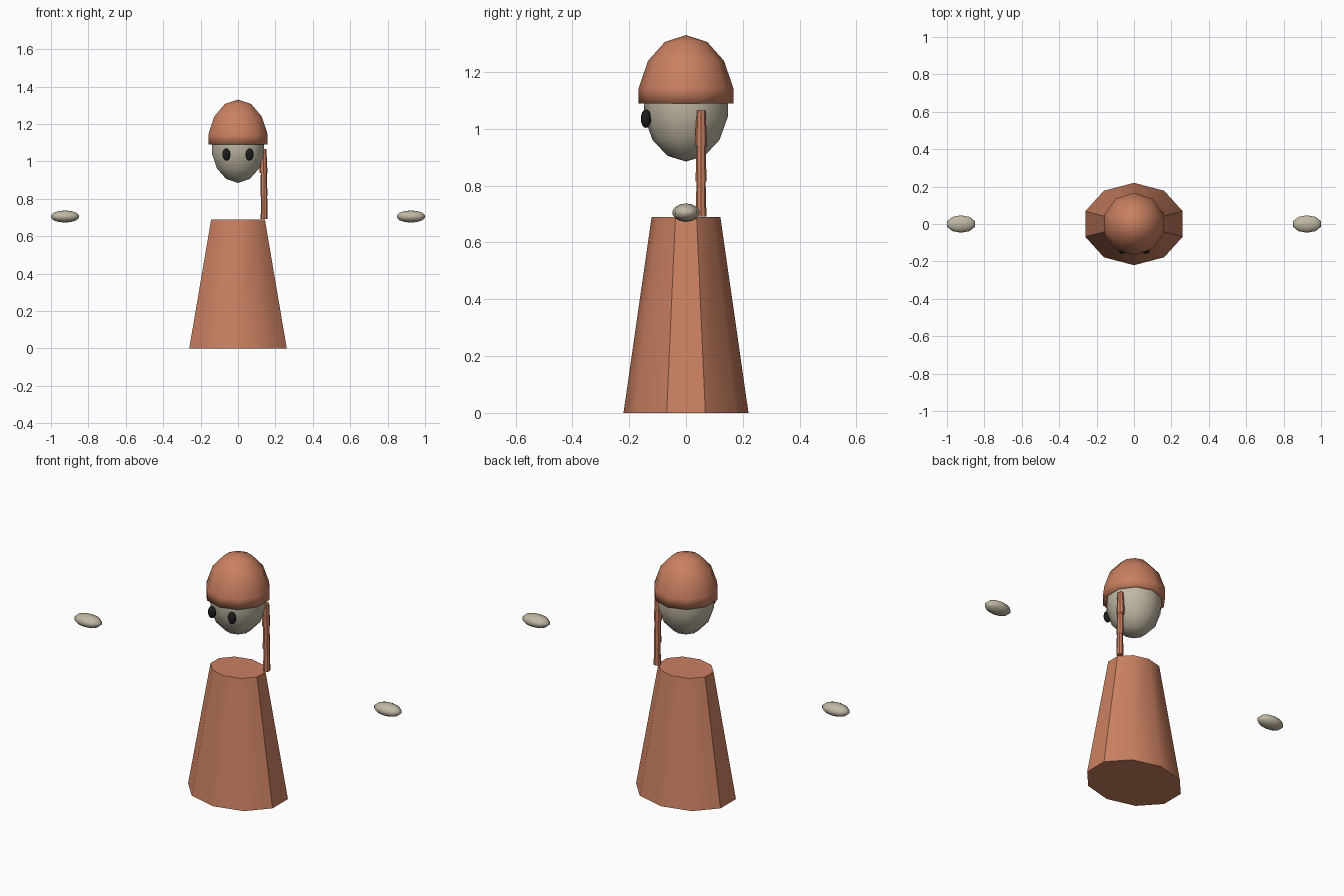
import bpy, bmesh, math

if "Cube" in bpy.data.objects:
    bpy.data.objects.remove(bpy.data.objects["Cube"])


def material(name, rgb):
    m = bpy.data.materials.new(name)
    m.diffuse_color = (*rgb, 1)
    m.use_nodes = True
    m.node_tree.nodes["Principled BSDF"].inputs["Base Color"].default_value = m.diffuse_color
    return m


clay = material("clay orange", (0.59, 0.215, 0.12))
stone = material("pale stone", (0.53, 0.48, 0.37))
black = material("black", (0.012, 0.012, 0.012))


def lathe(name, mat, center, rings, sides=10, angle=35):
    """Stack of elliptical rings (rx, ry, z) from bottom to top, closed at both ends."""
    bm = bmesh.new()
    loops = []
    for rx, ry, z in rings:
        if rx < 1e-5:
            loops.append([bm.verts.new((0, 0, z))])
            continue
        turn = [math.pi / 2 + math.tau * i / sides for i in range(sides)]
        loops.append([bm.verts.new((rx * math.cos(a), ry * math.sin(a), z)) for a in turn])
    for lo, hi in zip(loops, loops[1:]):
        for i in range(sides):
            j = (i + 1) % sides
            quad = [lo[i % len(lo)], lo[j % len(lo)], hi[j % len(hi)], hi[i % len(hi)]]
            bm.faces.new(list(dict.fromkeys(quad)))
    for loop in (loops[0], loops[-1]):
        if len(loop) > 1:
            bm.faces.new(loop)
    bmesh.ops.recalc_face_normals(bm, faces=bm.faces)
    me = bpy.data.meshes.new(name)
    bm.to_mesh(me)
    bm.free()
    me.materials.append(mat)
    ob = bpy.data.objects.new(name, me)
    ob.location = center
    bpy.context.collection.objects.link(ob)
    bpy.ops.object.select_all(action='DESELECT')
    ob.select_set(True)
    bpy.context.view_layer.objects.active = ob
    bpy.ops.object.shade_smooth_by_angle(angle=math.radians(angle))
    return ob


def ball(rx, ry, rz, rows=7, floor=-9):
    """Rings of an ellipsoid; everything below floor is flattened onto it."""
    out = []
    for k in range(rows + 1):
        t = math.pi * k / rows
        r = math.sin(t)
        out.append((rx * r, ry * r, max(-rz * math.cos(t), floor)))
    return out


# Robe: tapered ten-sided cone
lathe("robe", clay, (0, 0, 0), [(0.274, 0.22, 0), (0.151, 0.121, 0.69)], angle=40)

# Head and cap, the cap flattened underneath
lathe("head", stone, (0, 0, 1.087), ball(0.151, 0.151, 0.202), angle=60)
lathe("cap", clay, (0, 0, 1.09), ball(0.171, 0.171, 0.24, floor=0), angle=120)

# Eyes and hands on both sides
for side, s in (("left", -1), ("right", 1)):
    lathe(side + "_eye", black, (0.062 * s, -0.141, 1.036),
          ball(0.022, 0.018, 0.033, rows=8), angle=60)
    lathe(side + "_hand", stone, (0.925 * s, 0, 0.705),
          ball(0.081, 0.048, 0.0325), angle=60)

# Braid: three flared links hanging on one side
for n, top in enumerate((1.065, 0.94, 0.817)):
    size = (1, 0.92, 0.9)[n]
    lathe("braid_link_%d" % (n + 1), clay, (0.136 + 0.002 * n, 0.053, top - 0.126),
          [(0.0205 * size, 0.0205 * size, 0), (0.0205 * size, 0.0205 * size, 0.025),
           (0.016, 0.016, 0.126)], sides=8, angle=40)
